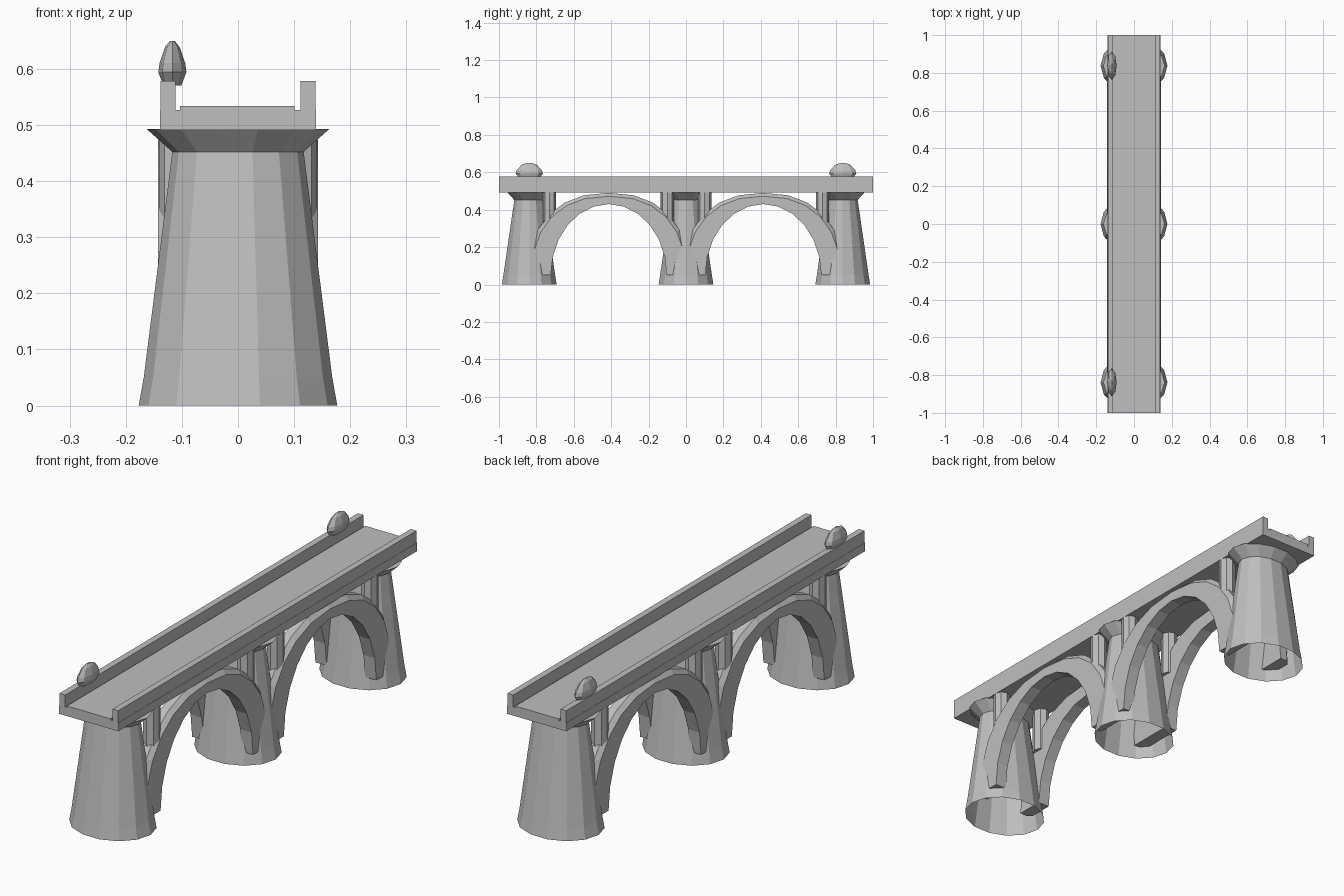
import bpy
import bmesh
from math import sin, cos, pi

# Remove the default cube only
cube = bpy.data.objects.get("Cube")
if cube:
    bpy.data.objects.remove(cube)

# Single stone material
stone = bpy.data.materials.new("grey_stone")
stone.use_nodes = True
GREY = (0.52, 0.52, 0.52, 1)
stone.diffuse_color = GREY
bsdf = stone.node_tree.nodes["Principled BSDF"]
bsdf.inputs["Base Color"].default_value = GREY
bsdf.inputs["Roughness"].default_value = 0.8


def loft(name, rings, cap_start=True, cap_end=True):
    """Skin a list of closed rings into a flat-shaded object."""
    bm = bmesh.new()
    rows = [[bm.verts.new(p) for p in ring] for ring in rings]
    n = len(rows[0])
    for a, b in zip(rows, rows[1:]):
        for i in range(n):
            j = (i + 1) % n
            bm.faces.new((a[i], a[j], b[j], b[i]))
    if cap_start:
        bm.faces.new(rows[0][::-1])
    if cap_end:
        bm.faces.new(rows[-1])
    bmesh.ops.recalc_face_normals(bm, faces=bm.faces)
    mesh = bpy.data.meshes.new(name)
    bm.to_mesh(mesh)
    bm.free()
    mesh.materials.append(stone)
    obj = bpy.data.objects.new(name, mesh)
    bpy.context.collection.objects.link(obj)
    return obj


def box(name, x0, x1, z0, z1, half_y):
    ends = [[(x0, y, z0), (x1, y, z0), (x1, y, z1), (x0, y, z1)]
            for y in (-half_y, half_y)]
    return loft(name, ends)


def turned(name, x, y, sides, profile, **caps):
    """Elliptical lathe; profile rows are (x radius, y radius, z)."""
    angles = [2 * pi * i / sides for i in range(sides)]
    rings = [[(x + rx * cos(a), y + ry * sin(a), z) for a in angles]
             for rx, ry, z in profile]
    return loft(name, rings, **caps)


def arch_rib(name, side, mid_y):
    """Tapering arch: elliptical soffit, fuller and wider back."""
    rings = []
    steps = 12
    base, bulge = 0.05, 2 / 2.3
    for i in range(steps + 1):
        a = pi * i / steps
        c, s = cos(a), max(sin(a), 0)
        sign = 1 if c >= 0 else -1

        def outer(depth):
            return (mid_y + (0.43 - depth) * sign * abs(c) ** bulge,
                    base + (0.44 - depth) * s ** bulge)

        inner = (mid_y + 0.31 * c, base + 0.38 * s)
        section = [(0.09, inner), (0.143, inner), (0.143, outer(0.018)),
                   (0.125, outer(0)), (0.09, outer(0))]
        rings.append([(side * x, y, z) for x, (y, z) in section])
    return loft(name, rings)


PIER_Y = 0.838
SPAN_Y = 0.413
SIDES = (("right", -1), ("left", 1))

# Deck: slab, raised roadway and two parapets
box("deck_slab", -0.139, 0.139, 0.491, 0.527, 1.0)
box("roadway", -0.103, 0.101, 0.52, 0.534, 1.0)
for label, s in SIDES:
    xs = sorted((s * 0.111, s * 0.138))
    box(label + "_parapet", xs[0], xs[1], 0.52, 0.578, 1.0)

# Hollow tapered piers with flared capitals, open underneath
pier_profile = [(0.177, 0.15, 0), (0.168, 0.142, 0.05),
                (0.117, 0.082, 0.452), (0.163, 0.12, 0.493)]
for label, y in (("front", -PIER_Y), ("middle", 0), ("back", PIER_Y)):
    turned(label + "_pier", 0, y, 14, pier_profile, cap_start=False)

# Arch ribs and the small columns standing on their shoulders
for label, s in SIDES:
    for end, e in (("front", -1), ("back", 1)):
        arch_rib(f"{end}_{label}_arch", s, e * SPAN_Y)
        for place, y in (("outer", 0.73), ("inner", 0.1)):
            turned(f"{end}_{label}_{place}_column", s * 0.107, e * y, 8,
                   [(0.034, 0.035, 0.3), (0.034, 0.035, 0.492)])

# Flattened dome ornaments on the right parapet
dome_profile = [(0.016, 0.055, 0.57), (0.025, 0.073, 0.594),
                (0.023, 0.068, 0.61), (0.013, 0.042, 0.639),
                (0.004, 0.013, 0.65)]
for label, e in (("front", -1), ("back", 1)):
    turned(label + "_dome", -0.117, e * PIER_Y, 8, dome_profile)
